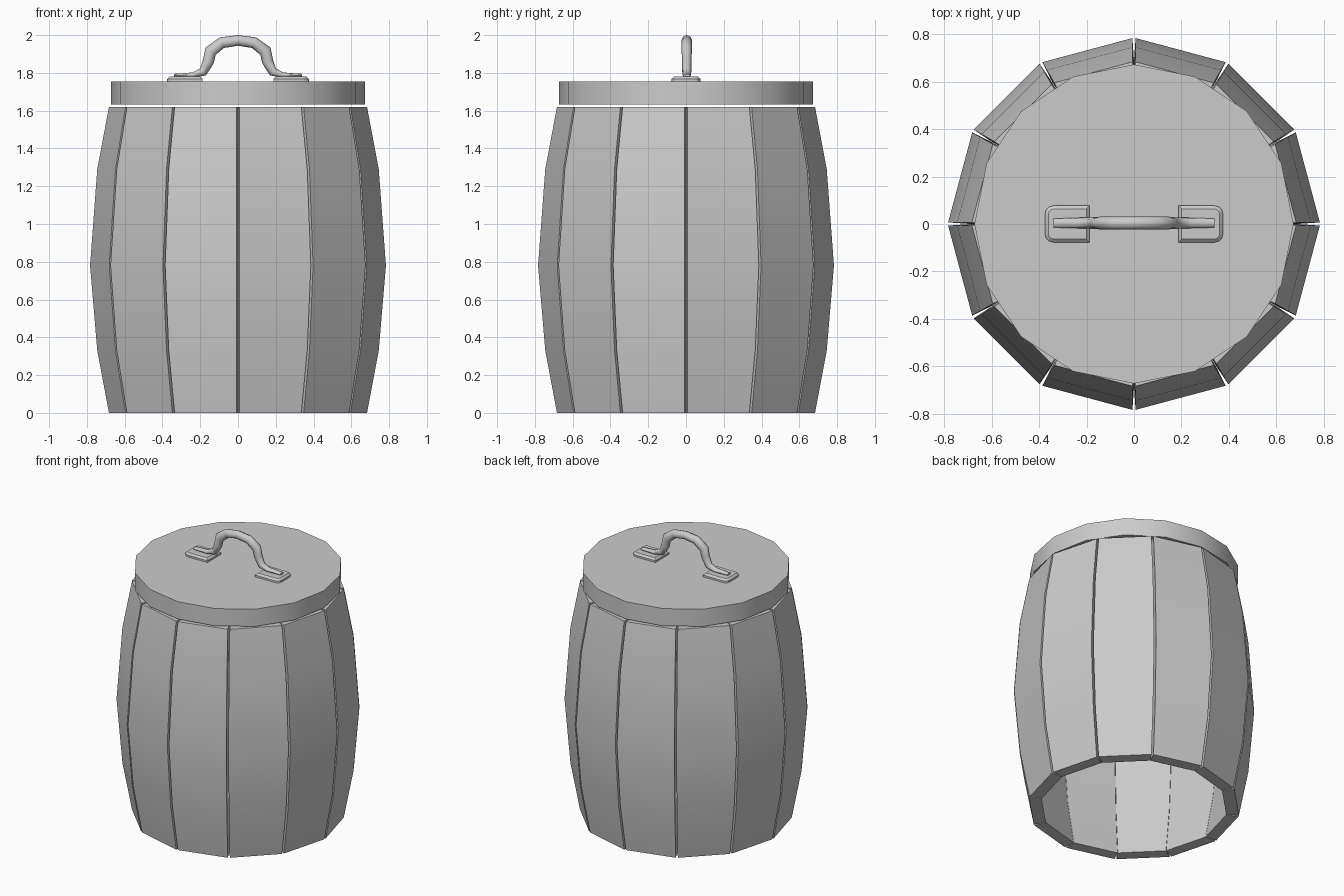
import bpy, bmesh, math
from mathutils import Vector

cube = bpy.data.objects.get("Cube")
if cube:
    bpy.data.objects.remove(cube, do_unlink=True)

grey = bpy.data.materials.new("plain grey")
grey.use_nodes = True
grey.diffuse_color = (0.6, 0.6, 0.6, 1)
grey.node_tree.nodes["Principled BSDF"].inputs["Base Color"].default_value = (0.6, 0.6, 0.6, 1)


def loft(name, rings, smooth=30):
    """Skin a list of closed rings, cap both ends and make an object."""
    bm = bmesh.new()
    loops = [[bm.verts.new(p) for p in ring] for ring in rings]
    n = len(loops[0])
    for a, b in zip(loops, loops[1:]):
        for i in range(n):
            j = (i + 1) % n
            bm.faces.new((a[i], a[j], b[j], b[i]))
    bm.faces.new(loops[0])
    bm.faces.new(loops[-1])
    bmesh.ops.recalc_face_normals(bm, faces=bm.faces)
    mesh = bpy.data.meshes.new(name)
    bm.to_mesh(mesh)
    bm.free()
    mesh.materials.append(grey)
    obj = bpy.data.objects.new(name, mesh)
    bpy.context.collection.objects.link(obj)
    bpy.ops.object.select_all(action='DESELECT')
    obj.select_set(True)
    bpy.context.view_layer.objects.active = obj
    bpy.ops.object.shade_smooth_by_angle(angle=math.radians(smooth))
    return obj


# Barrel planks: one bulging stave, repeated around the axis
PLANKS = 12
half = math.pi / PLANKS
profile = [(0, 0.685), (0.33, 0.747), (0.78, 0.785), (1.29, 0.747), (1.62, 0.685)]
stave = []
for z, r in profile:
    outer = r * math.cos(half)
    inner = outer - 0.08
    w_out = outer * math.tan(half) - 0.007
    w_in = inner * math.tan(half) - 0.001
    stave.append([(outer, -w_out, z), (outer, w_out, z), (inner, w_in, z), (inner, -w_in, z)])
plank = loft("plank", stave)
for i in range(PLANKS):
    obj = plank if i == 0 else plank.copy()
    if i:
        bpy.context.collection.objects.link(obj)
        obj.name = f"plank_{i + 1}"
    obj.rotation_euler.z = half * (2 * i + 1)

# Lid: flat sixteen-sided disc floating just above the planks
circle = [(0.672 * math.cos(math.tau * i / 16), 0.672 * math.sin(math.tau * i / 16)) for i in range(16)]
loft("lid", [[(x, y, z) for x, y in circle] for z in (1.632, 1.755)])


# Handle plates: bevelled pads with rounded outer corners
def plate_outline(inset, z, side):
    x0, x1, hy, r = 0.187 + inset, 0.375 - inset, 0.077 - inset, 0.035 - inset
    pts = [(x0, -hy)]
    for sign, start in ((-1, -90), (1, 0)):
        for k in range(4):
            a = math.radians(start + 30 * k)
            pts.append((x1 - r + r * math.cos(a), sign * (hy - r) + r * math.sin(a)))
    pts.append((x0, hy))
    return [(side * x, y, z) for x, y in pts]


for side, label in ((1, "left"), (-1, "right")):
    loft(f"{label}_handle_plate", [plate_outline(0, 1.755, side), plate_outline(0, 1.768, side),
                                   plate_outline(0.014, 1.78, side)])

# Handle: mirrored path of (x, z, thickness radius, sideways radius)
half_path = [(0.34, 1.787, 0.008, 0.019), (0.24, 1.788, 0.014, 0.022), (0.185, 1.805, 0.024, 0.024),
             (0.157, 1.86, 0.030, 0.025), (0.145, 1.915, 0.033, 0.027), (0.085, 1.96, 0.030, 0.028),
             (0.0, 1.972, 0.028, 0.028)]
path = half_path + [(-x, z, a, b) for x, z, a, b in half_path[-2::-1]]
rings = []
for i, (x, z, thick, wide) in enumerate(path):
    p, q = path[max(i - 1, 0)], path[min(i + 1, len(path) - 1)]
    along = Vector((q[0] - p[0], 0, q[1] - p[1])).normalized()
    out = Vector((-along.z, 0, along.x))
    across = Vector((0, 1, 0))
    angles = [math.tau * k / 8 for k in range(8)]
    rings.append([Vector((x, 0.004, z)) + out * thick * math.cos(t) + across * wide * math.sin(t)
                  for t in angles])
loft("handle", rings, 60)
